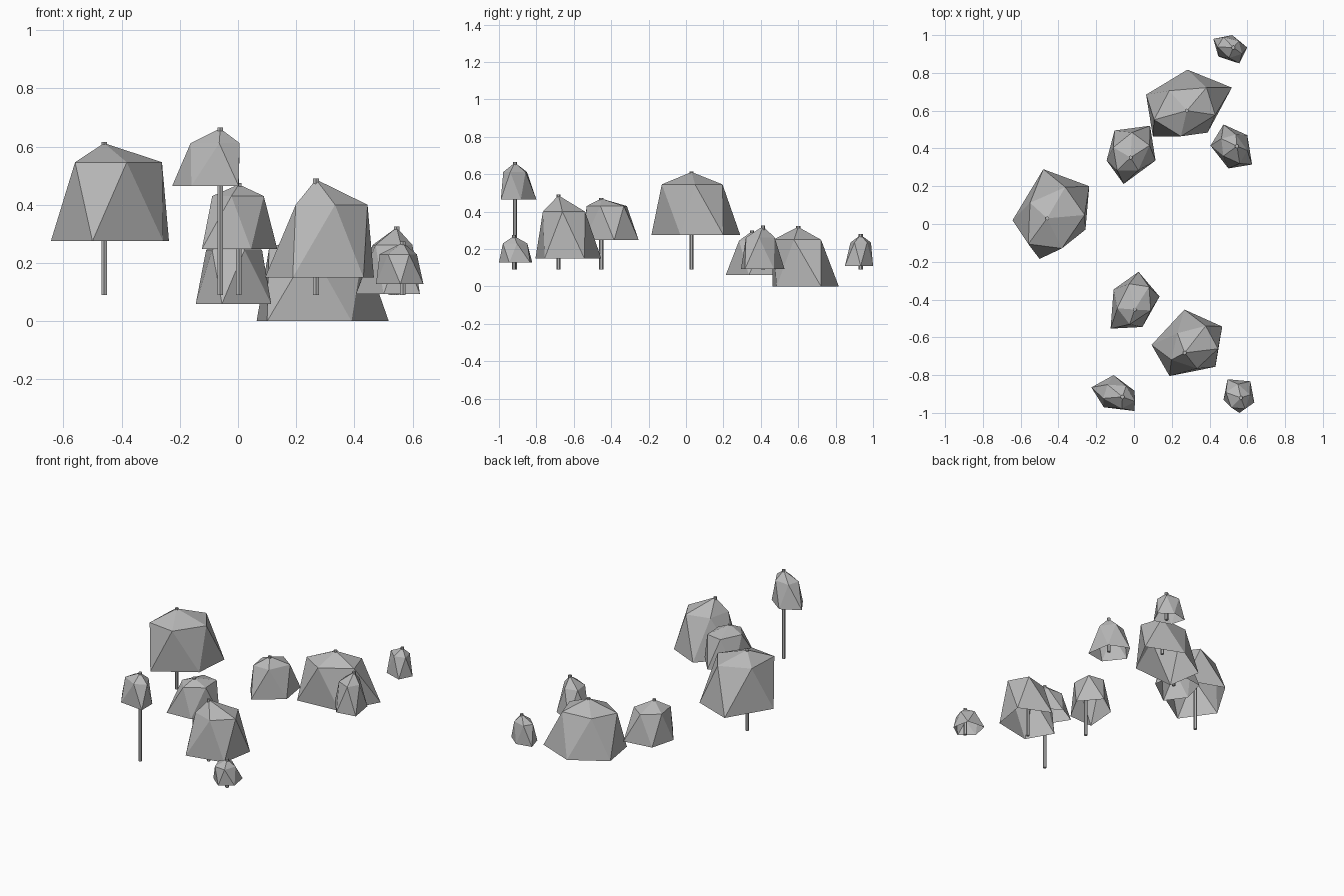
import bpy, bmesh
from mathutils import Vector

if "Cube" in bpy.data.objects:
    bpy.data.objects.remove(bpy.data.objects["Cube"])

grey = bpy.data.materials.new("plain grey")
grey.diffuse_color = (0.48, 0.48, 0.48, 1)
grey.use_nodes = True
grey.node_tree.nodes["Principled BSDF"].inputs["Base Color"].default_value = grey.diffuse_color

TRUNK_BASE = 0.09
TRUNK_RADIUS = 0.011


def finish(bm, name):
    bmesh.ops.recalc_face_normals(bm, faces=bm.faces)
    me = bpy.data.meshes.new(name)
    bm.to_mesh(me)
    bm.free()
    me.materials.append(grey)
    ob = bpy.data.objects.new(name, me)
    bpy.context.collection.objects.link(ob)


def tree(name, apex, rim, z_rim, z_ring, z_top, k, shift):
    # crown: open-bottomed faceted dome, rim + offset shoulder ring + apex
    rim = [Vector(p) for p in rim]
    n = len(rim)
    mids = [(rim[i] + rim[(i + 1) % n]) / 2 for i in range(n)]
    c = sum(mids, Vector((0, 0))) / n
    ring = [c + Vector(shift) + (m - c) * k for m in mids]
    bm = bmesh.new()
    low = [bm.verts.new((p.x, p.y, z_rim)) for p in rim]
    up = [bm.verts.new((p.x, p.y, z_ring)) for p in ring]
    top = bm.verts.new((*apex, z_top))
    for i in range(n):
        j = (i + 1) % n
        bm.faces.new((low[i], up[i], low[j]))
        bm.faces.new((up[i], up[j], low[j]))
        bm.faces.new((up[i], top, up[j]))
    # the crown is open, so orient its faces outward explicitly
    finish(bm, name + "_crown")

    # trunk: thin hexagonal post that just pokes through the apex
    bm = bmesh.new()
    h = z_top + 0.004 - TRUNK_BASE
    bmesh.ops.create_cone(bm, cap_ends=True, segments=6, radius1=TRUNK_RADIUS,
                          radius2=TRUNK_RADIUS, depth=h)
    bmesh.ops.translate(bm, verts=bm.verts,
                        vec=(apex[0], apex[1], TRUNK_BASE + h / 2))
    finish(bm, name + "_trunk")


# large trees
tree("large_left_tree", (-.46, .03),
     [(-.48, .29), (-.237, .20), (-.257, -.03), (-.50, -.185), (-.643, .02)],
     .275, .546, .612, .92, (0, -.035))
tree("large_back_tree", (.28, .60),
     [(.283, .817), (.518, .722), (.39, .484), (.10, .463), (.064, .685)],
     0, .25, .318, .87, (0, -.03))
tree("large_front_tree", (.268, -.682),
     [(.267, -.453), (.467, -.543), (.431, -.756), (.188, -.805), (.093, -.64)],
     .15, .40, .487, .80, (.028, -.013))

# medium trees
tree("medium_front_tree", (.003, -.453),
     [(.024, -.253), (.135, -.384), (.045, -.545), (-.124, -.554), (-.108, -.347)],
     .248, .43, .47, .86, (.012, 0))
tree("medium_back_tree", (-.018, .352),
     [(-.103, .495), (.085, .52), (.114, .336), (-.055, .212), (-.145, .336)],
     .06, .245, .295, .86, (0, -.005))
tree("medium_right_tree", (.545, .412),
     [(.474, .527), (.60, .47), (.625, .315), (.50, .294), (.405, .415)],
     .093, .262, .322, .79, (.006, -.005))

# small trees
tree("small_back_tree", (.526, .934),
     [(.42, .98), (.52, 1.0), (.60, .934), (.558, .85), (.447, .886)],
     .11, .235, .276, .90, (0, .005))
tree("small_front_tree", (.566, -.92),
     [(.495, -.822), (.616, -.833), (.637, -.945), (.558, -1.0), (.474, -.93)],
     .128, .23, .27, .90, (-.005, -.013))
tree("tall_front_tree", (-.061, -.915),
     [(-.108, -.80), (.003, -.883), (.002, -.99), (-.16, -.97), (-.226, -.865)],
     .465, .612, .662, .86, (.017, -.008))
